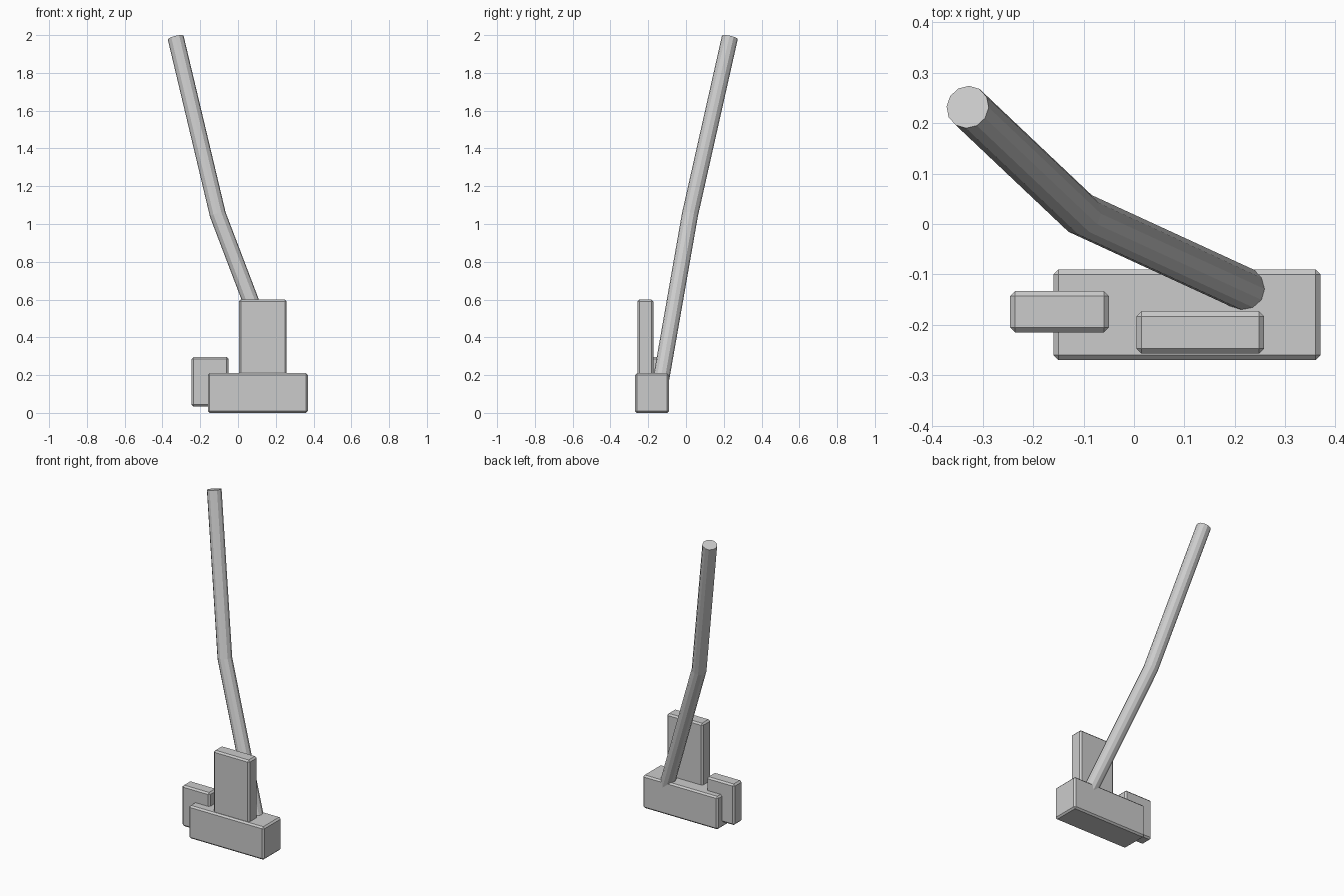
import bpy, bmesh, math
from mathutils import Vector

if "Cube" in bpy.data.objects:
    bpy.data.objects.remove(bpy.data.objects["Cube"])


def block(name, lo, hi, bevel=0.01):
    """Box between two corners with chamfered edges."""
    lo, hi = Vector(lo), Vector(hi)
    bm = bmesh.new()
    bmesh.ops.create_cube(bm, size=1)
    for v in bm.verts:
        v.co = (lo + hi) / 2 + Vector(a * b for a, b in zip(v.co, hi - lo))
    bmesh.ops.bevel(bm, geom=bm.edges[:], offset=bevel, segments=1, affect='EDGES')
    return finish(name, bm)


def finish(name, bm):
    bmesh.ops.recalc_face_normals(bm, faces=bm.faces[:])
    me = bpy.data.meshes.new(name)
    bm.to_mesh(me)
    bm.free()
    ob = bpy.data.objects.new(name, me)
    bpy.context.collection.objects.link(ob)
    return ob


def rod(name, path, radius, sides=12):
    """Faceted rod along a path, mitred at the bends."""
    pts = [Vector(p) for p in path]
    dirs = [(b - a).normalized() for a, b in zip(pts, pts[1:])]
    d = dirs[0]
    u = Vector((0, 1, 0)).cross(d).normalized()
    w = d.cross(u)
    bm = bmesh.new()
    ring = [pts[0] + radius * (u * math.cos(t) + w * math.sin(t))
            for t in (2 * math.pi * i / sides for i in range(sides))]
    rings = [[bm.verts.new(c) for c in ring]]
    for i, d in enumerate(dirs):
        # slide the ring along the segment onto the mitre plane
        n = d + dirs[i + 1] if i + 1 < len(dirs) else d
        ring = [c + d * ((pts[i + 1] - c).dot(n) / d.dot(n)) for c in ring]
        rings.append([bm.verts.new(c) for c in ring])
    for a, b in zip(rings, rings[1:]):
        for i in range(sides):
            j = (i + 1) % sides
            bm.faces.new((a[i], a[j], b[j], b[i]))
    bm.faces.new(rings[0])
    bm.faces.new(rings[-1])
    return finish(name, bm)


# Base and the two upright plates
block("base_block", (-0.16, -0.27, 0.0), (0.37, -0.09, 0.21))
block("tall_plate", (0.005, -0.257, 0.19), (0.258, -0.173, 0.60))
block("side_plate", (-0.246, -0.215, 0.034), (-0.05, -0.133, 0.295))

# Bent handle rising from the back of the base
rod("bent_handle", [(0.232, -0.135, 0.16), (-0.107, 0.021, 1.05), (-0.33, 0.232, 1.987)], 0.043)
